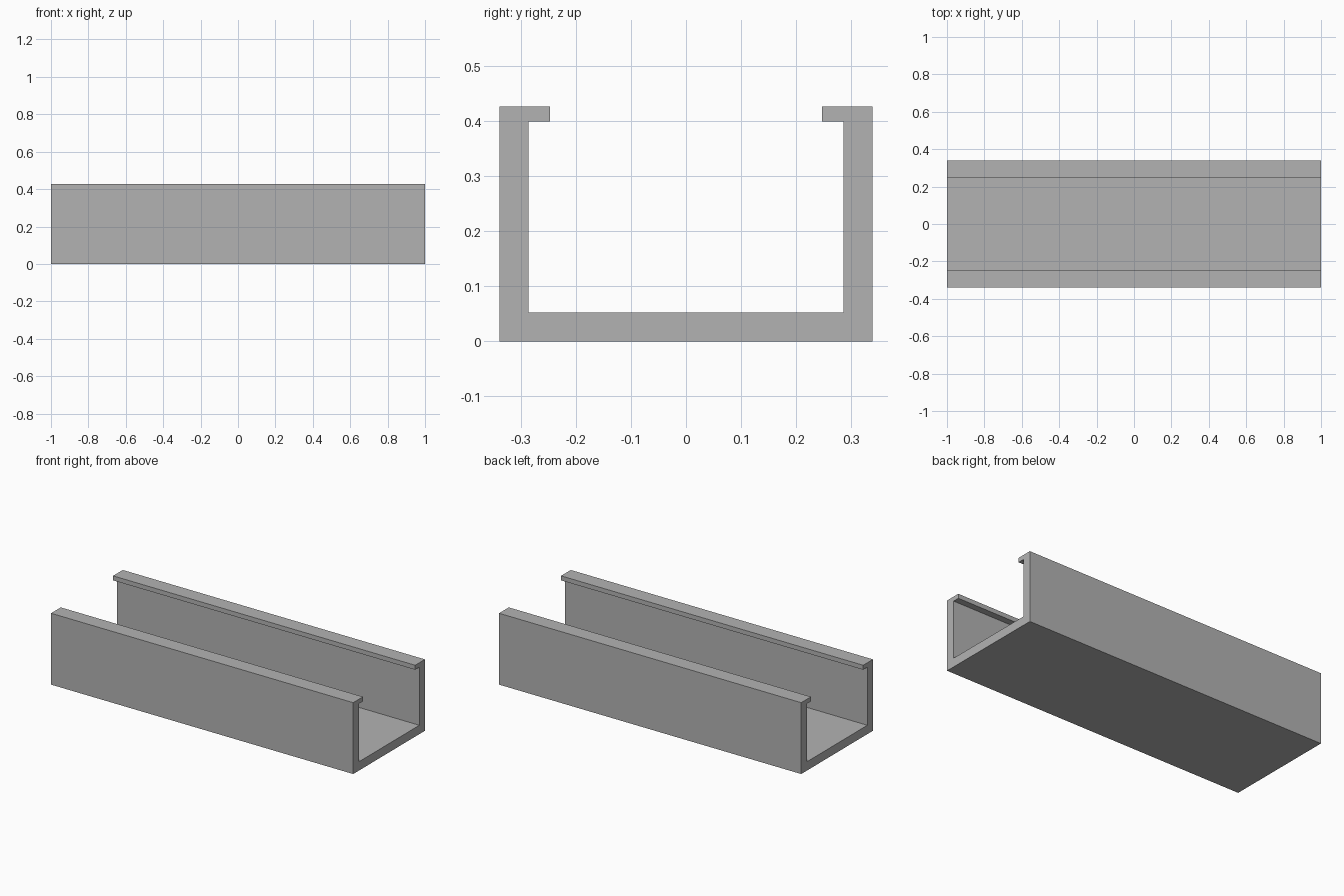
import bpy
import bmesh

if "Cube" in bpy.data.objects:
    bpy.data.objects.remove(bpy.data.objects["Cube"])

LENGTH = 2.0

# Half of the channel cross-section as (y, z): outer wall, lip, inner wall, floor
half = [(0.339, 0.0), (0.339, 0.427), (0.247, 0.427),
        (0.247, 0.4), (0.286, 0.4), (0.286, 0.053)]
profile = half + [(-y, z) for y, z in reversed(half)]

# Extrude the mirrored profile along x
bm = bmesh.new()
end = bm.faces.new([bm.verts.new((-LENGTH / 2, y, z)) for y, z in profile])
side = bmesh.ops.extrude_face_region(bm, geom=[end])["geom"]
bmesh.ops.translate(bm, vec=(LENGTH, 0, 0),
                    verts=[v for v in side if isinstance(v, bmesh.types.BMVert)])
# The extrusion may drop the starting cap, so close any open end
if any(e.is_boundary for e in bm.edges):
    bmesh.ops.holes_fill(bm, edges=[e for e in bm.edges if e.is_boundary], sides=0)
bmesh.ops.recalc_face_normals(bm, faces=bm.faces)

mesh = bpy.data.meshes.new("lipped_channel")
bm.to_mesh(mesh)
bm.free()

# Plain grey metal
grey = bpy.data.materials.new("grey_metal")
grey.diffuse_color = (0.45, 0.45, 0.45, 1.0)
grey.use_nodes = True
grey.node_tree.nodes["Principled BSDF"].inputs["Base Color"].default_value = grey.diffuse_color
mesh.materials.append(grey)

channel = bpy.data.objects.new("lipped_channel", mesh)
bpy.context.collection.objects.link(channel)
